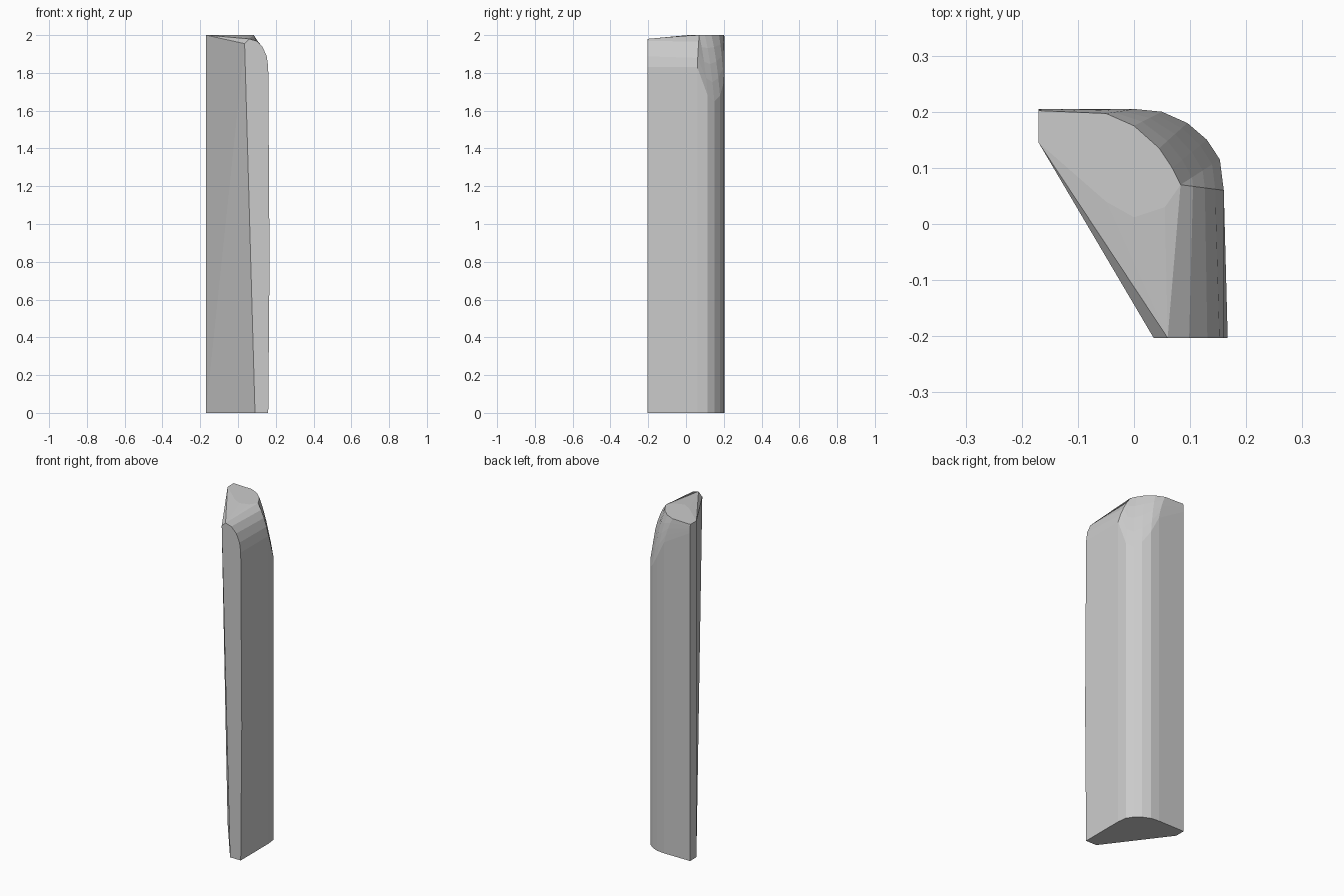
import bpy, bmesh
from math import sin, cos, pi

cube = bpy.data.objects.get("Cube")
if cube:
    bpy.data.objects.remove(cube, do_unlink=True)

grey = bpy.data.materials.new("plain grey")
grey.use_nodes = True
colour = (0.6, 0.6, 0.6, 1)
grey.diffuse_color = colour
grey.node_tree.nodes["Principled BSDF"].inputs["Base Color"].default_value = colour

FRONT, END, TOP, STEPS = -0.203, -0.17, 2.0, 4

# Outer columns, front to back: x, y, shoulder height, top x, top y, top z, roundness
columns = [
    (0.160, FRONT, 1.83, 0.060, FRONT, 1.98, 1.0),
    (0.160, 0.060, 1.83, 0.083, 0.070, TOP, 0.3),
    (0.153, 0.115, 1.68, 0.083, 0.070, TOP, 0.3),
    (0.130, 0.150, 1.65, 0.068, 0.100, TOP, 0.3),
    (0.095, 0.180, 1.68, 0.045, 0.135, TOP, 0.3),
    (0.050, 0.200, 1.75, 0.000, 0.175, TOP, 0.3),
    (0.000, 0.205, 1.85, -0.050, 0.197, TOP, 0.3),
    (END, 0.205, 1.95, END, 0.202, TOP, 0.3),
]

bm = bmesh.new()


def column_verts(index, column):
    """Straight shaft followed by a rounded shoulder."""
    x, y, z, tx, ty, tz, k = column
    bulge = 0.007 if index == 0 else 0
    points = [(x, y, 0), (x + bulge, y, 0.8)]
    for s in range(STEPS + 1):
        t = s / STEPS
        inward = t + k * (1 - cos(t * pi / 2) - t)
        rise = t + k * (sin(t * pi / 2) - t)
        points.append((x + (tx - x) * inward, y + (ty - y) * inward, z + (tz - z) * rise))
    return [bm.verts.new(p) for p in points]


# Curved outer skin
rails = [column_verts(i, c) for i, c in enumerate(columns)]
for a, b in zip(rails, rails[1:]):
    for j in range(len(a) - 1):
        bm.faces.new((a[j], b[j], b[j + 1], a[j + 1]))

# Corners of the slanted side
low_front = bm.verts.new((0.09, FRONT, 0))
low_end = bm.verts.new((END, 0.145, 0))
high_front = bm.verts.new((0.035, FRONT, 1.955))
high_end = bm.verts.new((END, 0.145, TOP))
tip = rails[0][-1]

# Slanted side, thin bevel, front, narrow end and base
bm.faces.new((low_end, low_front, high_front))
bm.faces.new((low_end, high_front, high_end))
bm.faces.new((high_end, high_front, tip))
bm.faces.new([low_front] + rails[0] + [high_front])
bm.faces.new([low_end, high_end] + rails[-1][::-1])
bm.faces.new([low_end, low_front] + [r[0] for r in rails])

# Level top, with a shallow slope down to the front tip
ridge = [bm.verts.new((x, y, TOP)) for x, y in ((-0.05, 0.04), (0, 0.012), (0.055, 0.03))]
rim = [r[-1] for r in rails[1:]]
bm.faces.new([high_end] + ridge + rim)
slope = [high_end] + ridge + [rim[0]]
for a, b in zip(slope, slope[1:]):
    bm.faces.new((a, tip, b))

bmesh.ops.remove_doubles(bm, verts=bm.verts, dist=0.0005)
bmesh.ops.recalc_face_normals(bm, faces=bm.faces)
mesh = bpy.data.meshes.new("corner_post")
bm.to_mesh(mesh)
bm.free()
mesh.materials.append(grey)
post = bpy.data.objects.new("corner_post", mesh)
bpy.context.collection.objects.link(post)
